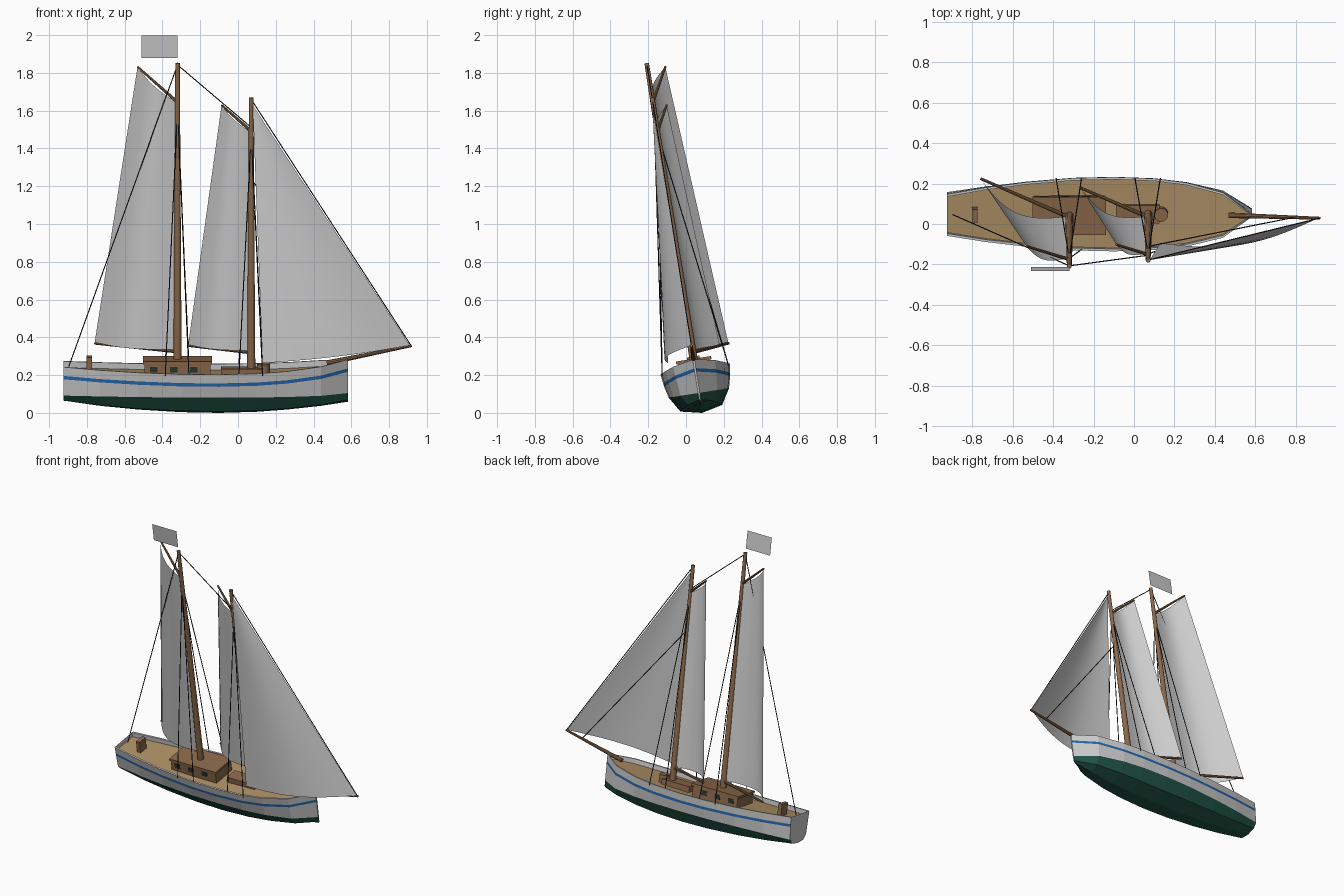
import bpy, bmesh, math
from mathutils import Matrix, Vector

if "Cube" in bpy.data.objects:
    bpy.data.objects.remove(bpy.data.objects["Cube"])

# The boat is modelled upright, then every part is heeled to one side
HEEL = Matrix.Translation((0, 0.085, 0)) @ Matrix.Rotation(math.radians(9), 4, 'X')


def mat(name, r, g, b):
    m = bpy.data.materials.new(name)
    m.diffuse_color = (r, g, b, 1)
    m.use_nodes = True
    m.node_tree.nodes["Principled BSDF"].inputs["Base Color"].default_value = m.diffuse_color
    return m


WHITE = mat("hull_white", 0.78, 0.78, 0.75)
GREEN = mat("bottom_green", 0.015, 0.09, 0.06)
BLUE = mat("stripe_blue", 0.02, 0.14, 0.42)
DECK = mat("deck_tan", 0.42, 0.28, 0.13)
WOOD = mat("wood", 0.26, 0.14, 0.07)
DARK = mat("window_dark", 0.02, 0.04, 0.03)
ROPE = mat("rope", 0.02, 0.02, 0.02)


def finish(name, bm, mats=(), smooth=False):
    bm.transform(HEEL)
    me = bpy.data.meshes.new(name)
    bm.to_mesh(me)
    bm.free()
    for m in mats:
        me.materials.append(m)
    ob = bpy.data.objects.new(name, me)
    bpy.context.collection.objects.link(ob)
    if smooth:
        bpy.ops.object.select_all(action='DESELECT')
        ob.select_set(True)
        bpy.context.view_layer.objects.active = ob
        bpy.ops.object.shade_smooth_by_angle()
    return ob


def rod(name, a, b, r1, r2, m, sides=10):
    a, b = Vector(a), Vector(b)
    d = b - a
    bm = bmesh.new()
    bmesh.ops.create_cone(bm, cap_ends=True, segments=sides, radius1=r1, radius2=r2, depth=d.length)
    bm.transform(Matrix.Translation((a + b) / 2) @ d.to_track_quat('Z', 'Y').to_matrix().to_4x4())
    return finish(name, bm, [m], sides > 6)


def box(name, x, y, z, m):
    bm = bmesh.new()
    bmesh.ops.create_cube(bm, size=1)
    size = [q[1] - q[0] for q in (x, y, z)]
    mid = [(q[1] + q[0]) / 2 for q in (x, y, z)]
    bm.transform(Matrix.Translation(mid) @ Matrix.Diagonal((*size, 1)))
    return finish(name, bm, [m])


def sail(name, tack, clew, peak, throat, belly, n=14):
    # bilinear patch; each row bellies to leeward in proportion to its chord
    tack, clew, peak, throat = map(Vector, (tack, clew, peak, throat))
    bm = bmesh.new()
    rows = []
    for j in range(n + 1):
        a, b = tack.lerp(throat, j / n), clew.lerp(peak, j / n)
        chord = b - a
        side = Vector((chord.y, -chord.x, 0))
        if side.y > 0:
            side = -side
        rows.append([bm.verts.new(a.lerp(b, i / n) + side * belly * math.sin(math.pi * i / n))
                     for i in range(n + 1)])
    for j in range(n):
        for i in range(n):
            bm.faces.new((rows[j][i], rows[j][i + 1], rows[j + 1][i + 1], rows[j + 1][i]))
    bmesh.ops.remove_doubles(bm, verts=bm.verts, dist=1e-4)
    return finish(name, bm, smooth=True)


# Hull: stations of (x, half beam, sheer height, keel height)
STATIONS = [(-0.925, 0.104, 0.262, 0.066), (-0.73, 0.137, 0.25, 0.038), (-0.53, 0.162, 0.241, 0.018),
            (-0.3, 0.181, 0.235, 0.004), (-0.1, 0.186, 0.234, 0.0), (0.1, 0.179, 0.238, 0.006),
            (0.26, 0.16, 0.247, 0.018), (0.44, 0.113, 0.265, 0.038), (0.583, 0.005, 0.287, 0.06)]


def half_section(b, s, k):
    inner = max(b - 0.012, 0.001)
    return [(0, k), (0.6 * b, k + 0.23 * (0.107 - k)), (0.87 * b, 0.107), (0.95 * b, s - 0.066),
            (0.96 * b, s - 0.048), (b, s), (inner, s), (inner, s - 0.032)]


bm = bmesh.new()
rings = []
for x, b, s, k in STATIONS:
    h = half_section(b, s, k)
    pts = h[::-1] + [(-y, z) for y, z in h[1:]]
    rings.append([bm.verts.new((x, y, z)) for y, z in pts])
strips = [0, 0, 1, 2, 1, 1, 1]       # keel to bulwark: green, white, blue, white
order = strips[::-1] + strips + [3]  # last strip is the deck
for r0, r1 in zip(rings, rings[1:]):
    for i, mi in enumerate(order):
        j = (i + 1) % len(r0)
        f = bm.faces.new((r0[i], r0[j], r1[j], r1[i]))
        f.material_index = mi
for r in (rings[0], rings[-1]):      # transom and stem
    f = bm.faces.new(r[2:-2])
    f.material_index = 1
bmesh.ops.recalc_face_normals(bm, faces=bm.faces)
finish("hull", bm, [GREEN, WHITE, BLUE, DECK])

# Deck fittings
box("cabin", (-0.495, -0.145), (-0.088, 0.088), (0.19, 0.275), WOOD)
box("cabin_roof", (-0.502, -0.138), (-0.094, 0.094), (0.275, 0.29), WOOD)
for side in (-1, 1):
    for i, x in enumerate((-0.445, -0.34, -0.235)):
        box(f"cabin_window_{i}_{side}", (x - 0.02, x + 0.02),
            sorted((side * 0.08, side * 0.091)), (0.231, 0.261), DARK)
box("fore_hatch", (-0.09, 0.125), (-0.045, 0.045), (0.19, 0.242), WOOD)
rod("capstan", (0.135, 0, 0.19), (0.135, 0, 0.262), 0.034, 0.034, WOOD, 14)
box("helm_post", (-0.802, -0.774), (-0.034, 0.034), (0.2, 0.302), WOOD)
rod("bowsprit", (0.47, 0, 0.268), (0.92, 0, 0.36), 0.014, 0.007, WOOD)

# Masts, spars, sails, shrouds:
# name, mast x, mast top, boom height, boom length, gaff root, gaff length, gaff tip, shroud height
RIGS = [("main", -0.32, 1.875, 0.33, 0.48, 1.665, 0.232, 1.84, 1.63),
        ("fore", 0.07, 1.69, 0.325, 0.365, 1.51, 0.172, 1.638, 1.49)]
SWING = math.radians(24)
for name, x, top, bz, bl, gz, gl, gt, sh in RIGS:
    def out(d, z):
        return (x - d * math.cos(SWING), d * math.sin(SWING), z)
    rod(name + "_mast", (x, 0, 0.19), (x, 0, top), 0.022, 0.012, WOOD, 12)
    rod(name + "_boom", out(0, bz), out(bl, bz + 0.012), 0.011, 0.007, WOOD)
    rod(name + "_gaff", out(0, gz), out(gl, gt), 0.009, 0.006, WOOD)
    sail(name + "_sail", out(0.012, bz + 0.008), out(bl, bz + 0.018), out(gl, gt), out(0.012, gz), 0.18)
    for side in (-1, 1):
        for dx in (-0.065, 0.06):
            rod(f"{name}_shroud_{side}_{dx}", (x + dx, side * 0.178, 0.225), (x, 0, sh),
                0.003, 0.003, ROPE, 5)

# Jib: triangular, luff on the forestay
head = (0.078, -0.005, 1.65)
sail("jib", (0.91, 0, 0.362), (0.13, -0.136, 0.288), head, head, 0.09)

# Stays
STAYS = {"forestay": ((0.07, 0, 1.68), (0.915, 0, 0.362)),
         "inner_forestay": ((0.07, 0, 1.25), (0.79, 0, 0.335)),
         "triatic_stay": ((-0.32, 0, 1.865), (0.07, 0, 1.53)),
         "backstay": ((-0.32, 0, 1.865), (-0.895, 0, 0.25))}
for name, (a, b) in STAYS.items():
    rod(name, a, b, 0.003, 0.003, ROPE, 5)

# Flag at the main masthead
bm = bmesh.new()
bm.faces.new([bm.verts.new((x, 0, z)) for x, z in
              ((-0.51, 1.902), (-0.32, 1.902), (-0.32, 2.024), (-0.51, 2.024))])
finish("flag", bm)
